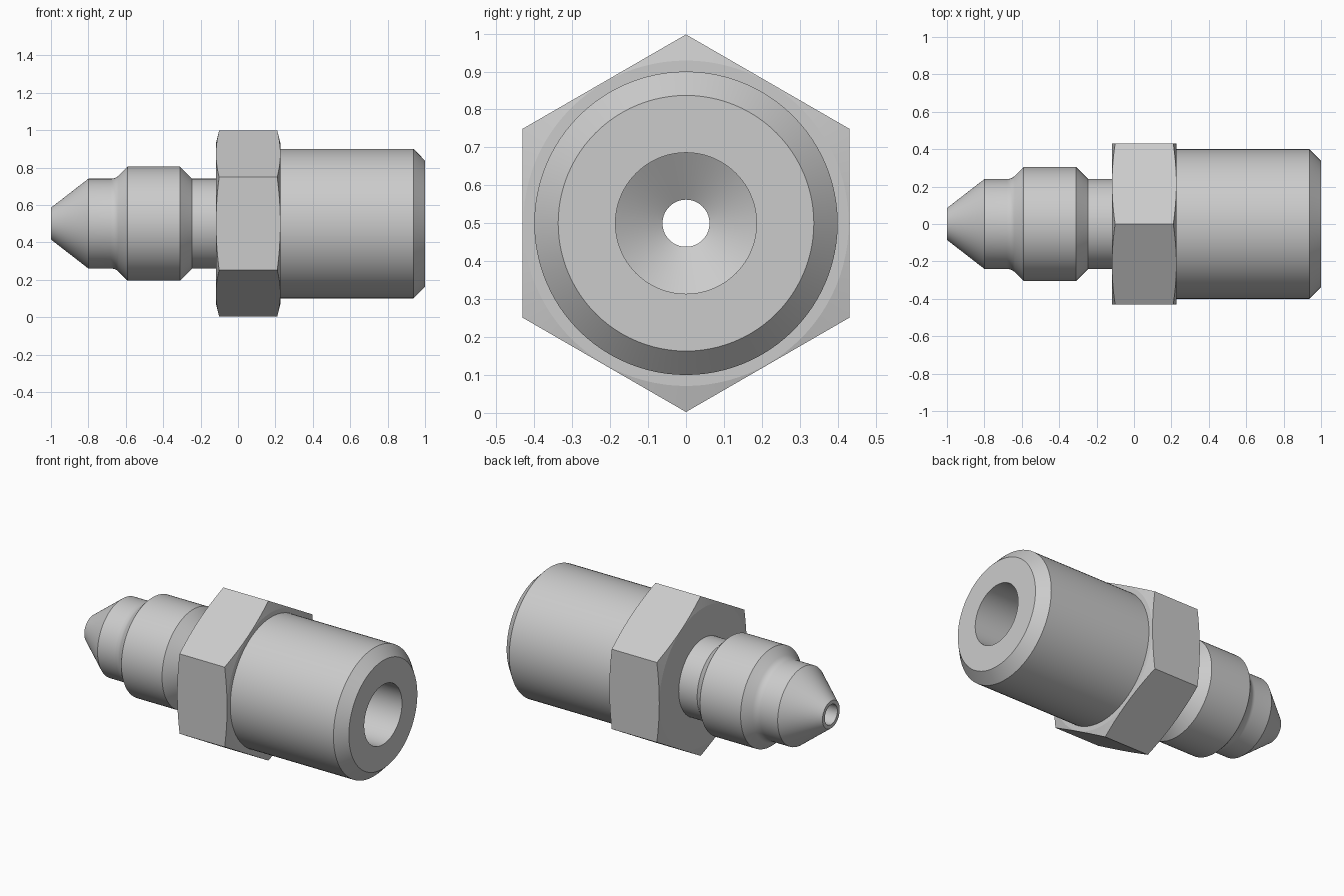
import bpy, bmesh
from math import sin, cos, pi, radians

cube = bpy.data.objects.get("Cube")
if cube:
    bpy.data.objects.remove(cube, do_unlink=True)

SEGMENTS = 96
AXIS_Z = 0.5

steel = bpy.data.materials.new("plain steel grey")
steel.use_nodes = True
colour = (0.6, 0.6, 0.6, 1)
steel.diffuse_color = colour
steel.node_tree.nodes["Principled BSDF"].inputs["Base Color"].default_value = colour


def loft_ring(name, sections):
    """Join closed rings around the x axis; each section maps angle -> (x, radius)."""
    bm = bmesh.new()
    rings = []
    for section in sections:
        ring = []
        for i in range(SEGMENTS):
            a = 2 * pi * i / SEGMENTS
            x, r = section(a)
            ring.append(bm.verts.new((x, r * cos(a), AXIS_Z + r * sin(a))))
        rings.append(ring)
    for k, ring in enumerate(rings):
        following = rings[(k + 1) % len(rings)]
        for i in range(SEGMENTS):
            j = (i + 1) % SEGMENTS
            bm.faces.new((ring[i], ring[j], following[j], following[i]))
    bmesh.ops.recalc_face_normals(bm, faces=bm.faces)
    mesh = bpy.data.meshes.new(name)
    bm.to_mesh(mesh)
    bm.free()
    mesh.materials.append(steel)
    obj = bpy.data.objects.new(name, mesh)
    bpy.context.collection.objects.link(obj)
    bpy.ops.object.select_all(action="DESELECT")
    obj.select_set(True)
    bpy.context.view_layer.objects.active = obj
    bpy.ops.object.shade_smooth_by_angle(angle=radians(10))
    return obj


def circle(x, r):
    return lambda a: (x, r)


# Turned body: nose cone, collar, neck, barrel and stepped bore
FILLET = 0.06
fillet = [(-0.68 + FILLET * sin(t), 0.24 + FILLET * (1 - cos(t)))
          for t in (radians(7.5 * k) for k in range(7))]
outside = [(-1, 0.085), (-0.8, 0.24)] + fillet + [
    (-0.59, 0.305), (-0.31, 0.305), (-0.245, 0.24), (0, 0.24),
    (0, 0.4), (0.938, 0.4), (1, 0.337)]
bore = [(1, 0.186), (0.25, 0.186), (0.175, 0.062), (-1, 0.062)]
loft_ring("fitting_body", [circle(x, r) for x, r in outside + bore])

# Hexagonal nut with conically chamfered corners
FLAT = 0.431
LEFT, RIGHT = -0.118, 0.227


def hexagon(end, side):
    def section(a):
        # angle measured from the middle of the nearest flat
        off = (a + pi / 6) % (pi / 3) - pi / 6
        r = FLAT / cos(off)
        return end - side * 0.25 * (r - FLAT + 0.002), r
    return section


loft_ring("hex_nut", [
    circle(LEFT, 0.21), circle(LEFT, FLAT - 0.002), hexagon(LEFT, -1),
    hexagon(RIGHT, 1), circle(RIGHT, FLAT - 0.002), circle(RIGHT, 0.21)])
